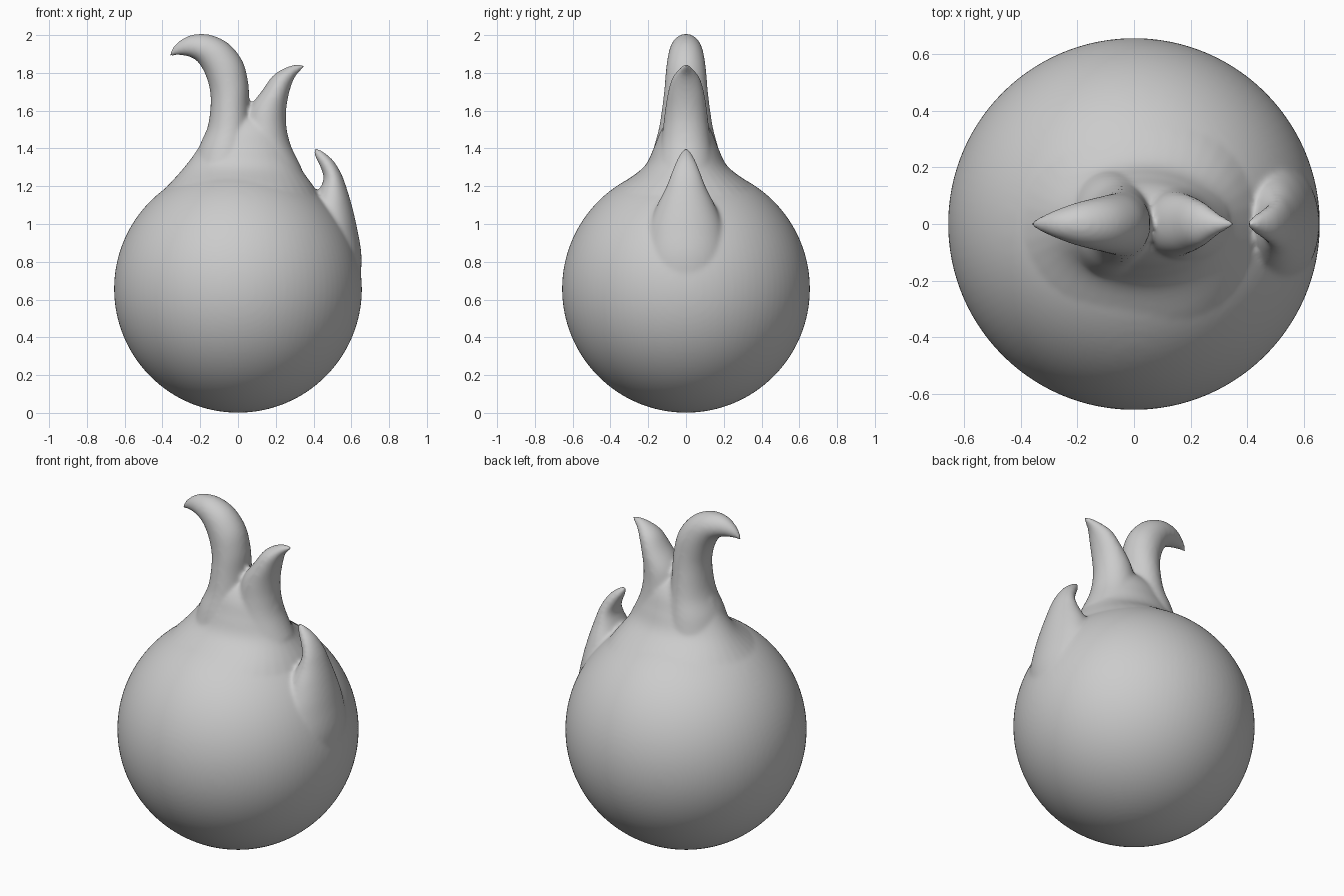
import bpy, bmesh, math
from mathutils import Vector

bm = bmesh.new()
SIDES = 40


def catmull(p, i, t):
    a, b, c, d = (Vector(p[min(max(i + k, 0), len(p) - 1)]) for k in (-1, 0, 1, 2))
    return 0.5 * (2*b + (c - a)*t + (2*a - 5*b + 4*c - d)*t*t + (3*b - a - 3*c + d)*t**3)


def loft(sections, steps=5):
    """Smooth closed loft; each section is (left x, left z, right x, right z, half depth)."""
    rows = [catmull(sections, i, k / steps)
            for i in range(len(sections) - 1) for k in range(steps)]
    rows.append(Vector(sections[-1]))
    rings = []
    for lx, lz, rx, rz, hy in rows:
        ring = []
        for s in range(SIDES):
            a = 2 * math.pi * s / SIDES
            u = math.cos(a)
            ring.append(bm.verts.new(((lx + rx)/2 + (rx - lx)/2*u, hy*math.sin(a),
                                      (lz + rz)/2 + (rz - lz)/2*u)))
        rings.append(ring)
    for r0, r1 in zip(rings, rings[1:]):
        for s in range(SIDES):
            n = (s + 1) % SIDES
            bm.faces.new((r0[s], r0[n], r1[n], r1[s]))
    bm.faces.new(rings[0][::-1])
    bm.faces.new(rings[-1])


# round body
geo = bmesh.ops.create_uvsphere(bm, u_segments=96, v_segments=64, radius=0.656)
bmesh.ops.translate(bm, verts=geo["verts"], vec=(0, 0, 0.657))

# flared neck shared by the two upper flames
loft([(-0.53, 1.02, 0.53, 1.02, 0.53), (-0.455, 1.12, 0.455, 1.12, 0.455),
      (-0.375, 1.2, 0.40, 1.2, 0.36), (-0.285, 1.3, 0.33, 1.3, 0.225),
      (-0.212, 1.4, 0.284, 1.4, 0.172), (-0.17, 1.49, 0.258, 1.49, 0.135),
      (-0.13, 1.55, 0.22, 1.55, 0.09), (-0.05, 1.59, 0.14, 1.59, 0.03)])

# tall flame curling to the left
loft([(-0.25, 1.28, 0.10, 1.28, 0.2), (-0.21, 1.4, 0.08, 1.4, 0.172),
      (-0.165, 1.5, 0.07, 1.5, 0.145), (-0.147, 1.6, 0.06, 1.62, 0.127),
      (-0.147, 1.7, 0.055, 1.74, 0.114), (-0.172, 1.79, 0.025, 1.86, 0.105),
      (-0.21, 1.855, -0.05, 1.955, 0.092), (-0.25, 1.883, -0.15, 2.002, 0.075),
      (-0.295, 1.893, -0.25, 2.0, 0.05), (-0.335, 1.892, -0.325, 1.957, 0.025),
      (-0.368, 1.888, -0.362, 1.905, 0.006)])

# shorter flame leaning to the right
loft([(0.0, 1.28, 0.34, 1.29, 0.16), (0.02, 1.42, 0.278, 1.42, 0.135),
      (0.035, 1.53, 0.256, 1.52, 0.12), (0.065, 1.62, 0.255, 1.6, 0.11),
      (0.13, 1.71, 0.267, 1.68, 0.096), (0.185, 1.785, 0.288, 1.75, 0.075),
      (0.25, 1.827, 0.31, 1.79, 0.045), (0.31, 1.845, 0.34, 1.82, 0.02),
      (0.348, 1.845, 0.356, 1.832, 0.006)])

# small side flame rising from the shoulder
loft([(0.35, 0.62, 0.645, 0.66, 0.22), (0.34, 0.8, 0.654, 0.83, 0.225),
      (0.34, 0.95, 0.63, 0.98, 0.205), (0.37, 1.07, 0.602, 1.1, 0.16),
      (0.425, 1.17, 0.572, 1.2, 0.11), (0.453, 1.24, 0.545, 1.27, 0.082),
      (0.437, 1.3, 0.505, 1.335, 0.058), (0.412, 1.35, 0.455, 1.38, 0.033),
      (0.397, 1.395, 0.412, 1.405, 0.008)])

bmesh.ops.recalc_face_normals(bm, faces=bm.faces)
mesh = bpy.data.meshes.new("flame_body")
bm.to_mesh(mesh)
bm.free()
flame = bpy.data.objects.new("flame_body", mesh)
bpy.context.collection.objects.link(flame)

# fuse the parts into one skin and soften the joins
remesh = flame.modifiers.new("fuse", 'REMESH')
remesh.mode = 'VOXEL'
remesh.voxel_size = 0.011
remesh.use_smooth_shade = True
soft = flame.modifiers.new("soften", 'SMOOTH')
soft.factor = 0.5
soft.iterations = 8
